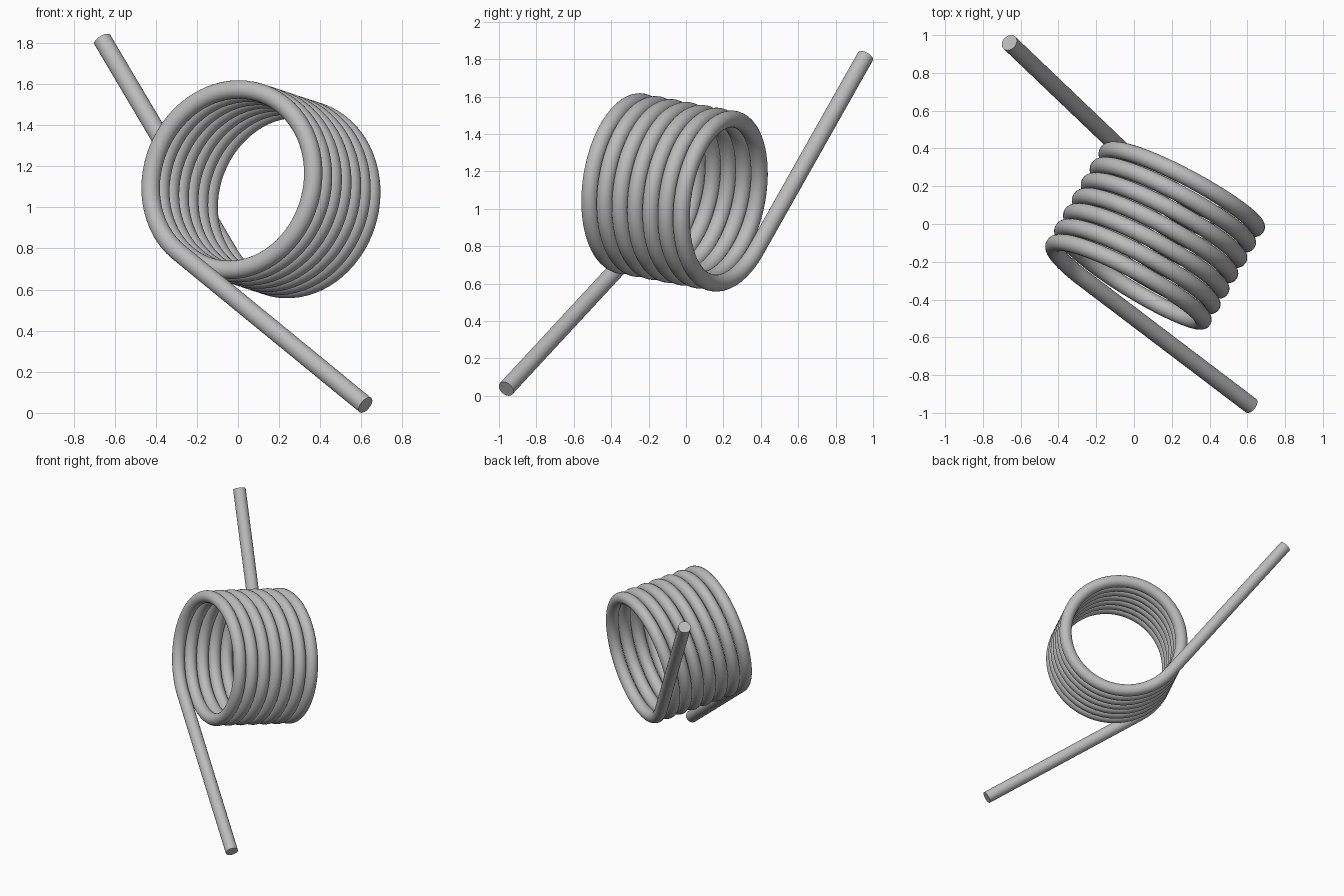
import bpy
import math
from mathutils import Vector, Quaternion

default = bpy.data.objects.get("Cube")
if default:
    bpy.data.objects.remove(default, do_unlink=True)

# Spring dimensions
WIRE_RADIUS = 0.045
COIL_RADIUS = 0.441
PITCH = 0.0955
STEPS_PER_TURN = 72
WHOLE_TURNS = 7

axis = Vector((0.492, 0.855, -0.162)).normalized()
center = Vector((0.118, -0.055, 1.09))
front_tip = Vector((0.62, -0.962, 0.038))
back_tip = Vector((-0.66, 0.96, 1.816))


def across(direction):
    """Part of a direction that lies in the plane of the coils."""
    v = Vector(direction)
    return (v - axis * v.dot(axis)).normalized()


# Wire travel along each leg, and the radii where the legs meet the coil
front_travel = across((-0.907, 0.688, 0.744))
back_travel = across((-0.622, 0.592, 1.05))
start_radial = front_travel.cross(axis)
end_radial = back_travel.cross(axis)
turns = WHOLE_TURNS + start_radial.angle(end_radial) / math.tau

# Wire path: front leg, tangent helix, back leg
path = [front_tip]
steps = round(turns * STEPS_PER_TURN)
for i in range(steps + 1):
    t = turns * i / steps
    radial = Quaternion(axis, math.tau * t) @ start_radial
    path.append(center + axis * PITCH * (t - turns / 2) + radial * COIL_RADIUS)
path.append(back_tip)

# Round wire swept along the path
curve = bpy.data.curves.new("spring_wire", "CURVE")
curve.dimensions = "3D"
curve.twist_mode = "MINIMUM"
curve.bevel_depth = WIRE_RADIUS
curve.bevel_resolution = 10
curve.use_fill_caps = True
spline = curve.splines.new("POLY")
spline.points.add(len(path) - 1)
for point, position in zip(spline.points, path):
    point.co = (*position, 1)

spring = bpy.data.objects.new("torsion_spring", curve)
bpy.context.collection.objects.link(spring)
bpy.ops.object.select_all(action="DESELECT")
spring.select_set(True)
bpy.context.view_layer.objects.active = spring
bpy.ops.object.convert(target="MESH")
spring = bpy.context.object

# Plain steel
steel = bpy.data.materials.new("steel_grey")
steel.use_nodes = True
color = (0.5, 0.5, 0.5, 1)
steel.diffuse_color = color
steel.node_tree.nodes["Principled BSDF"].inputs["Base Color"].default_value = color
spring.data.materials.clear()
spring.data.materials.append(steel)
bpy.ops.object.shade_smooth_by_angle(angle=math.radians(40))
